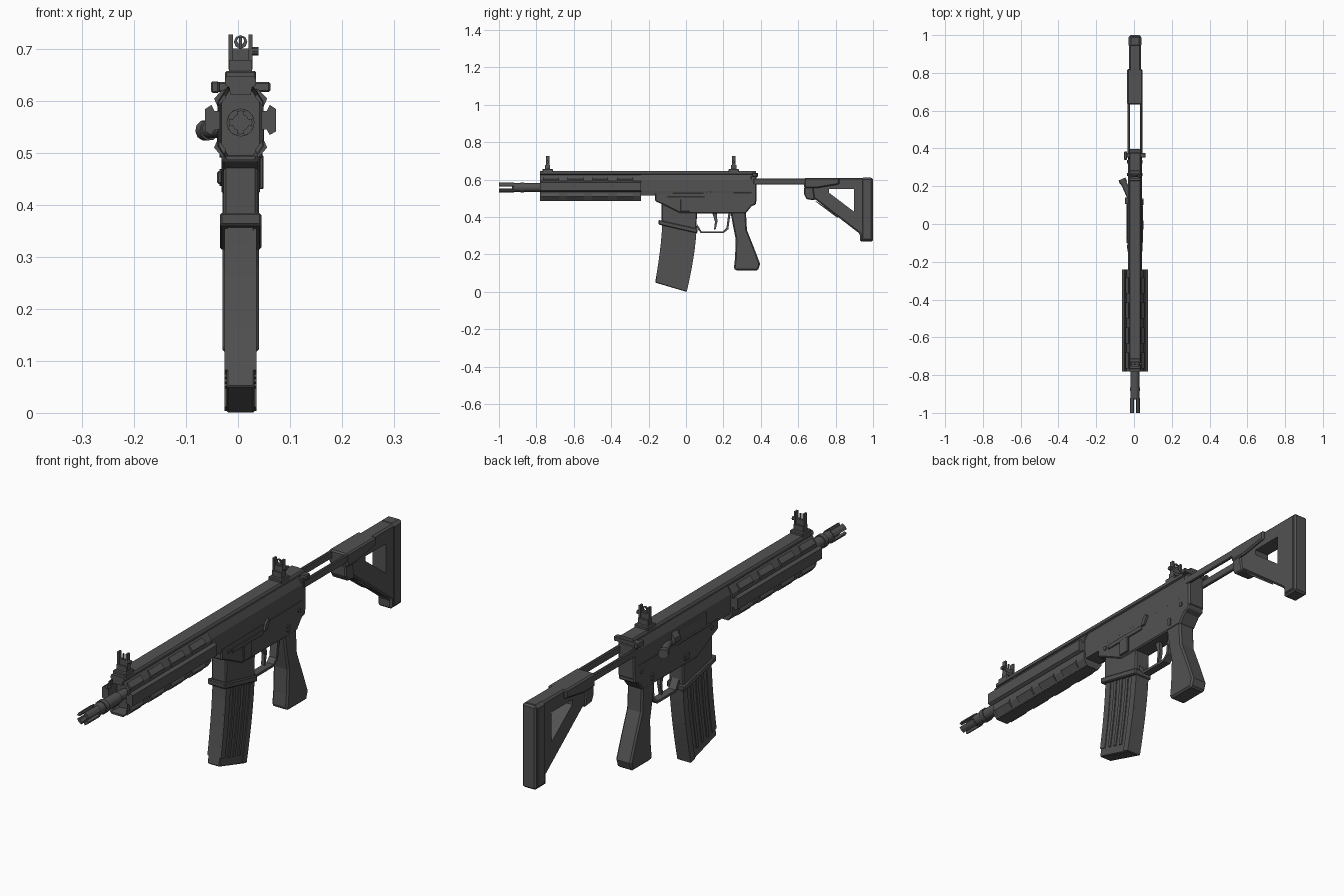
import bpy, bmesh, math
from mathutils import Vector

CX = 0.005  # centre plane
mat = bpy.data.materials.new("gunmetal grey")
mat.diffuse_color = (0.085, 0.085, 0.085, 1)


def finish(name, bm, bevel=0.0, smooth=False):
    bmesh.ops.recalc_face_normals(bm, faces=bm.faces)
    me = bpy.data.meshes.new(name)
    bm.to_mesh(me)
    bm.free()
    me.materials.append(mat)
    ob = bpy.data.objects.new(name, me)
    bpy.context.collection.objects.link(ob)
    if smooth:
        bpy.context.view_layer.objects.active = ob
        ob.select_set(True)
        bpy.ops.object.shade_smooth_by_angle(angle=math.radians(50))
        ob.select_set(False)
    if bevel:
        m = ob.modifiers.new("bevel", 'BEVEL')
        m.width, m.segments, m.limit_method = bevel, 1, 'ANGLE'
        m.angle_limit = math.radians(40)
    return ob


def prism(name, pts, a, b, axis='x', bevel=0.0):
    """Extrude a profile: (y, z) along x, or (x, z) along y."""
    bm = bmesh.new()
    put = (lambda p, d: (d, p[0], p[1])) if axis == 'x' else (lambda p, d: (p[0], d, p[1]))
    lo = [bm.verts.new(put(p, a)) for p in pts]
    hi = [bm.verts.new(put(p, b)) for p in pts]
    bm.faces.new(lo)
    bm.faces.new(hi)
    n = len(pts)
    for i in range(n):
        bm.faces.new((lo[i], lo[(i + 1) % n], hi[(i + 1) % n], hi[i]))
    return finish(name, bm, bevel)


def side(name, pts, half, bevel=0.0):
    return prism(name, pts, CX - half, CX + half, 'x', bevel)


def box(name, x, y, z, bevel=0.0):
    return prism(name, [(y[0], z[0]), (y[1], z[0]), (y[1], z[1]), (y[0], z[1])], *x, 'x', bevel)


def rod(name, p, q, r, n=12, r2=None):
    p, q = Vector(p), Vector(q)
    bm = bmesh.new()
    bmesh.ops.create_cone(bm, cap_ends=True, segments=n, radius1=r,
                          radius2=r if r2 is None else r2, depth=(q - p).length)
    rot = Vector((0, 0, 1)).rotation_difference(q - p).to_matrix().to_4x4()
    bmesh.ops.transform(bm, matrix=rot, verts=bm.verts)
    bmesh.ops.translate(bm, vec=(p + q) / 2, verts=bm.verts)
    return finish(name, bm, smooth=n > 8)


def cut(ob, cutter):
    cutter.hide_render = True
    cutter.hide_viewport = True
    m = ob.modifiers.new("cut", 'BOOLEAN')
    m.operation, m.object, m.solver = 'DIFFERENCE', cutter, 'EXACT'


def sym(pts):
    """Mirror a right-hand (x, z) outline about the centre plane."""
    return [(CX + x, z) for x, z in pts] + [(CX - x, z) for x, z in reversed(pts)]


# barrel and pronged muzzle
BZ = 0.558
rod("barrel", (CX, -0.89, BZ), (CX, -0.24, BZ), 0.019)
rod("muzzle_base", (CX, -0.93, BZ), (CX, -0.78, BZ), 0.023)
rod("muzzle_collar", (CX, -0.885, BZ), (CX, -0.865, BZ), 0.027)
for k in range(4):
    a = math.pi / 4 + k * math.pi / 2
    arc = [(r * math.cos(a + t), r * math.sin(a + t)) for r, ts in
           ((0.027, (-0.5, 0, 0.5)), (0.016, (0.5, 0, -0.5))) for t in ts]
    prism("muzzle_prong", [(CX + x, BZ + z) for x, z in arc], -1.0, -0.92, 'y')

# handguard with recessed mouth
guard = prism("handguard", sym([(0.028, 0.488), (0.044, 0.512), (0.044, 0.598), (0.026, 0.626)]),
              -0.78, -0.24, 'y')
bm = bmesh.new()
bm.from_mesh(guard.data)
front = [f for f in bm.faces if f.normal.y < -0.9]
bmesh.ops.inset_region(bm, faces=front, thickness=0.008)
bmesh.ops.translate(bm, vec=(0, 0.05, 0), verts=front[0].verts)
bm.to_mesh(guard.data)
bm.free()
for s in (-1, 1):
    # side rails, with stepped pads above and below
    prism("side_rail", [(CX + s * x, z) for x, z in
          [(0.04, 0.545), (0.05, 0.545), (0.056, 0.534), (0.068, 0.541), (0.068, 0.584),
           (0.056, 0.592), (0.05, 0.58), (0.04, 0.58)]], -0.78, -0.24, 'y')
    for i in range(4):
        y = -0.765 + i * 0.132
        for nm, zs in (("upper_pad", (0.588, 0.604, 0.622, 0.606)),
                       ("lower_pad", (0.526, 0.51, 0.49, 0.506))):
            prism(nm, [(CX + s * 0.044, zs[0]), (CX + s * 0.051, zs[1]),
                       (CX + s * 0.034, zs[2]), (CX + s * 0.028, zs[3])], y, y + 0.085, 'y')
prism("bottom_rail", sym([(0.026, 0.486), (0.03, 0.494)]), -0.78, -0.24, 'y')

# full length top rail
prism("top_rail", sym([(0.02, 0.612), (0.022, 0.626), (0.03, 0.63), (0.03, 0.64), (0.026, 0.646)]),
      -0.78, 0.375, 'y')

# upper and lower receiver
prism("upper_receiver", sym([(0.034, 0.515), (0.037, 0.54), (0.037, 0.595), (0.022, 0.63)]),
      -0.24, 0.365, 'y')
side("lower_receiver", [(-0.165, 0.53), (-0.165, 0.485), (-0.13, 0.47), (-0.03, 0.42), (0.32, 0.42),
                        (0.35, 0.458), (0.375, 0.468), (0.375, 0.535)], 0.037, 0.005)
side("magazine_well", [(-0.13, 0.5), (-0.132, 0.37), (0.056, 0.325), (0.06, 0.5)], 0.033, 0.005)
side("magazine_well_lip", [(-0.148, 0.385), (-0.146, 0.36), (0.06, 0.313), (0.062, 0.338)], 0.04, 0.004)
box("rear_plate", (CX - 0.037, CX + 0.037), (0.345, 0.378), (0.48, 0.622), 0.006)
box("charging_handle", (-0.052, 0.062), (0.352, 0.376), (0.617, 0.636), 0.003)
box("charging_handle_latch", (-0.052, -0.036), (0.34, 0.385), (0.615, 0.637), 0.003)

# controls on the +x side
R = CX + 0.036
box("bolt_catch", (R, R + 0.008), (-0.03, 0.02), (0.43, 0.495), 0.002)
box("bolt_catch_bar", (R, R + 0.006), (-0.1, 0.1), (0.49, 0.51), 0.002)
prism("selector_lever", [(0.1, 0.503), (0.117, 0.503), (0.135, 0.535), (0.125, 0.545), (0.11, 0.53)], R, R + 0.009)
for s in (-1, 1):
    for y, z in ((0.262, 0.46), (0.262, 0.445), (-0.12, 0.505), (0.33, 0.5)):
        rod("pin", (CX + s * 0.03, y, z), (CX + s * 0.041, y, z), 0.009, 8)

# ejection side, -x
L = CX - 0.035
box("ejection_cover", (L - 0.008, L), (-0.08, 0.1), (0.53, 0.585), 0.003)
rod("cover_hinge", (L - 0.006, -0.1, 0.527), (L - 0.006, 0.11, 0.527), 0.005, 6)
prism("brass_deflector", [(L + 0.004, 0.53), (L - 0.018, 0.545), (L - 0.018, 0.565), (L + 0.004, 0.59)],
      0.105, 0.14, 'y')
rod("forward_assist", (-0.02, 0.14, 0.545), (-0.058, 0.225, 0.543), 0.016, 10)
rod("forward_assist_button", (-0.055, 0.218, 0.543), (-0.064, 0.238, 0.543), 0.02, 10)
box("magazine_release", (L - 0.01, L), (0.03, 0.06), (0.44, 0.465), 0.003)


# curved magazine, with raised side ribs
def mag(t, s):
    fr = Vector((-0.127 - 0.038 * s ** 1.5, 0.37 - 0.32 * s))
    bk = Vector((0.056 - 0.052 * s ** 1.5, 0.335 - 0.335 * s))
    return fr.lerp(bk, t)


def mag_strip(t0, t1, s0, s1, n=6):
    ss = [s0 + (s1 - s0) * i / n for i in range(n + 1)]
    return [mag(t0, s) for s in ss] + [mag(t1, s) for s in reversed(ss)]


side("magazine", mag_strip(0, 1, 0, 1), 0.027, 0.003)
for t in (0.0, 0.27, 0.46, 0.65):
    side("magazine_rib", mag_strip(t, t + (0.16 if t == 0 else 0.08), 0.05, 0.9), 0.0305)
side("magazine_rear_rib", mag_strip(0.84, 1, 0.05, 0.99), 0.0305)

# pistol grip
side("pistol_grip", [(0.238, 0.43), (0.25, 0.36), (0.266, 0.28), (0.262, 0.18), (0.256, 0.125),
                     (0.265, 0.115), (0.385, 0.115), (0.396, 0.15), (0.362, 0.24), (0.326, 0.33),
                     (0.32, 0.43)], 0.035, 0.014)

# trigger and guard
out = [(0.055, 0.345), (0.08, 0.314), (0.2, 0.314), (0.226, 0.335), (0.24, 0.43)]
inn = [(0.228, 0.43), (0.216, 0.342), (0.197, 0.324), (0.083, 0.324), (0.06, 0.36)]
side("trigger_guard", out + inn, 0.016)
side("trigger", [(0.14, 0.425), (0.155, 0.375), (0.15, 0.335), (0.158, 0.332), (0.168, 0.375), (0.165, 0.425)], 0.007)

# collapsible stock
for s in (-1, 1):
    box("stock_rod", (CX + s * 0.033 - 0.006, CX + s * 0.033 + 0.006), (0.36, 0.7), (0.575, 0.606), 0.003)
stock = side("stock", [(0.64, 0.61), (1.0, 0.61), (1.0, 0.27), (0.93, 0.27), (0.93, 0.31),
                       (0.69, 0.495), (0.645, 0.5), (0.64, 0.52)], 0.031, 0.007)
cut(stock, side("stock_window_cutter", [(0.765, 0.55), (0.897, 0.55), (0.897, 0.43), (0.765, 0.53)], 0.1))
side("stock_collar", [(0.632, 0.61), (0.82, 0.61), (0.82, 0.575), (0.7, 0.555), (0.632, 0.555)], 0.041, 0.006)
side("stock_latch", [(0.632, 0.56), (0.68, 0.56), (0.69, 0.49), (0.645, 0.495), (0.632, 0.52)], 0.036, 0.005)
side("stock_strut_rib", [(0.7, 0.482), (0.81, 0.412), (0.81, 0.395), (0.69, 0.485)], 0.02)
box("butt_pad", (CX - 0.034, CX + 0.034), (0.935, 1.0), (0.27, 0.612), 0.012)

# folding sights, front and rear
for y, nm in ((-0.74, "front_sight"), (0.255, "rear_sight")):
    box(nm + "_base", (CX - 0.03, CX + 0.03), (y - 0.028, y + 0.028), (0.636, 0.657), 0.003)
    box(nm + "_block", (CX - 0.022, CX + 0.022), (y - 0.014, y + 0.014), (0.655, 0.678))
    box(nm + "_bridge", (CX - 0.02, CX + 0.02), (y - 0.006, y + 0.006), (0.676, 0.7))
    for s in (-1, 1):
        box(nm + "_ear", (CX + s * 0.019 - 0.004, CX + s * 0.019 + 0.004), (y - 0.009, y + 0.009), (0.66, 0.727))
    rod(nm + "_knob", (CX + 0.02, y, 0.695), (CX + 0.034, y, 0.695), 0.008, 8)
box("front_sight_post", (CX - 0.003, CX + 0.003), (-0.743, -0.737), (0.69, 0.722))
ring = rod("rear_sight_aperture", (CX, 0.251, 0.713), (CX, 0.259, 0.713), 0.013, 8)
cut(ring, rod("aperture_cutter", (CX, 0.23, 0.715), (CX, 0.28, 0.715), 0.007, 8))
